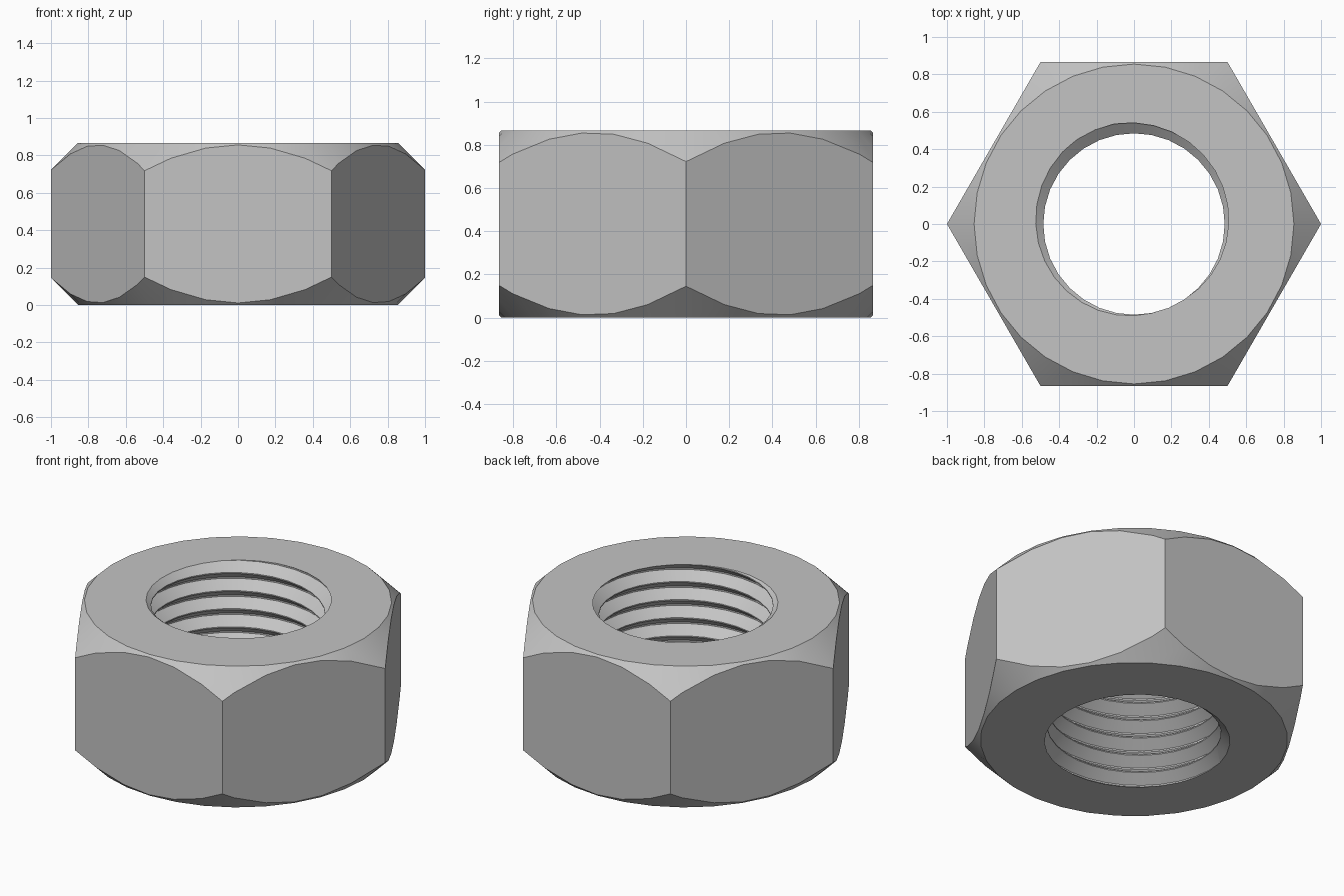
import bpy, bmesh
from math import cos, sin, pi, radians
from mathutils import Vector

H = 0.867            # nut height
RIM = 0.855          # radius of the flat end rings
SEG = 32             # sides of the chamfer cones and the thread
PITCH = 0.111
CREST, ROOT = 0.485, 0.545
RIDGE_ANGLE = radians(295)   # where the thread ridge meets the top

old = bpy.data.objects.get("Cube")
if old:
    bpy.data.objects.remove(old, do_unlink=True)

steel = bpy.data.materials.new("grey steel")
steel.use_nodes = True
grey = (0.55, 0.55, 0.55, 1)
steel.diffuse_color = grey
steel.node_tree.nodes["Principled BSDF"].inputs["Base Color"].default_value = grey


def slice_off(bm, point, normal, cap):
    """Remove everything beyond a plane, optionally closing the cut."""
    geom = bm.verts[:] + bm.edges[:] + bm.faces[:]
    cut = bmesh.ops.bisect_plane(bm, geom=geom, dist=1e-6, plane_co=point,
                                 plane_no=normal, clear_outer=True)["geom_cut"]
    if cap:
        edges = [e for e in cut if isinstance(e, bmesh.types.BMEdge) and e.is_boundary]
        if len(edges) > 2:
            bmesh.ops.contextual_create(bm, geom=edges)


def on_level(edge, z):
    return all(abs(v.co.z - z) < 1e-4 for v in edge.verts)


# Hexagonal body
body = bmesh.new()
ring = [body.verts.new((cos(i * pi / 3), sin(i * pi / 3), 0)) for i in range(6)]
base = body.faces.new(ring)
top = bmesh.ops.extrude_face_region(body, geom=[base])["geom"]
bmesh.ops.translate(body, vec=(0, 0, H),
                    verts=[v for v in top if isinstance(v, bmesh.types.BMVert)])
bmesh.ops.recalc_face_normals(body, faces=body.faces[:])

# Conical chamfers on the corners at both ends
half = pi / SEG
for i in range(SEG):
    a = (2 * i + 1) * half
    for z, up in ((H, 1), (0, -1)):
        r = RIM * cos(half)
        slice_off(body, Vector((r * cos(a), r * sin(a), z)),
                  Vector((cos(a), sin(a), up * cos(half))).normalized(), True)

# Open the ends
body.normal_update()
bmesh.ops.delete(body, geom=[f for f in body.faces if abs(f.normal.z) > 0.99],
                 context='FACES')

# Helical thread surface: (height share of the pitch, radius)
profile = [(-0.03, CREST), (0.03, CREST), (0.46, ROOT), (0.54, ROOT)]
turns = range(-2, int(H / PITCH) + 4)
thread = bmesh.new()
columns = []
for j in range(SEG):
    a = 2 * pi * j / SEG
    lift = H + PITCH * (a - RIDGE_ANGLE) / (2 * pi) - PITCH * (int(H / PITCH) + 1)
    columns.append([thread.verts.new((r * cos(a), r * sin(a), lift + PITCH * (t + s)))
                    for t in turns for s, r in profile])
P = len(profile)
for j in range(SEG):
    here = columns[j]
    there = columns[j + 1] if j + 1 < SEG else columns[0][P:]
    for k in range(min(len(here), len(there)) - 1):
        thread.faces.new((here[k], here[k + 1], there[k + 1], there[k]))
slice_off(thread, Vector((0, 0, H)), Vector((0, 0, 1)), False)
slice_off(thread, Vector((0, 0, 0)), Vector((0, 0, -1)), False)

# Join body and thread, then close the flat end rings between them
mesh = bpy.data.meshes.new("hex_nut")
thread.to_mesh(mesh)
body.from_mesh(mesh)
for z in (0, H):
    rim = [e for e in body.edges if e.is_boundary and on_level(e, z)]
    bmesh.ops.triangle_fill(body, edges=rim, use_beauty=True, normal=(0, 0, 1 if z else -1))
bmesh.ops.remove_doubles(body, verts=body.verts[:], dist=1e-5)
bmesh.ops.recalc_face_normals(body, faces=body.faces[:])
body.to_mesh(mesh)
body.free()
thread.free()

nut = bpy.data.objects.new("hex_nut", mesh)
bpy.context.collection.objects.link(nut)
mesh.materials.append(steel)
bpy.ops.object.select_all(action='DESELECT')
nut.select_set(True)
bpy.context.view_layer.objects.active = nut
bpy.ops.object.shade_smooth_by_angle(angle=radians(30))
